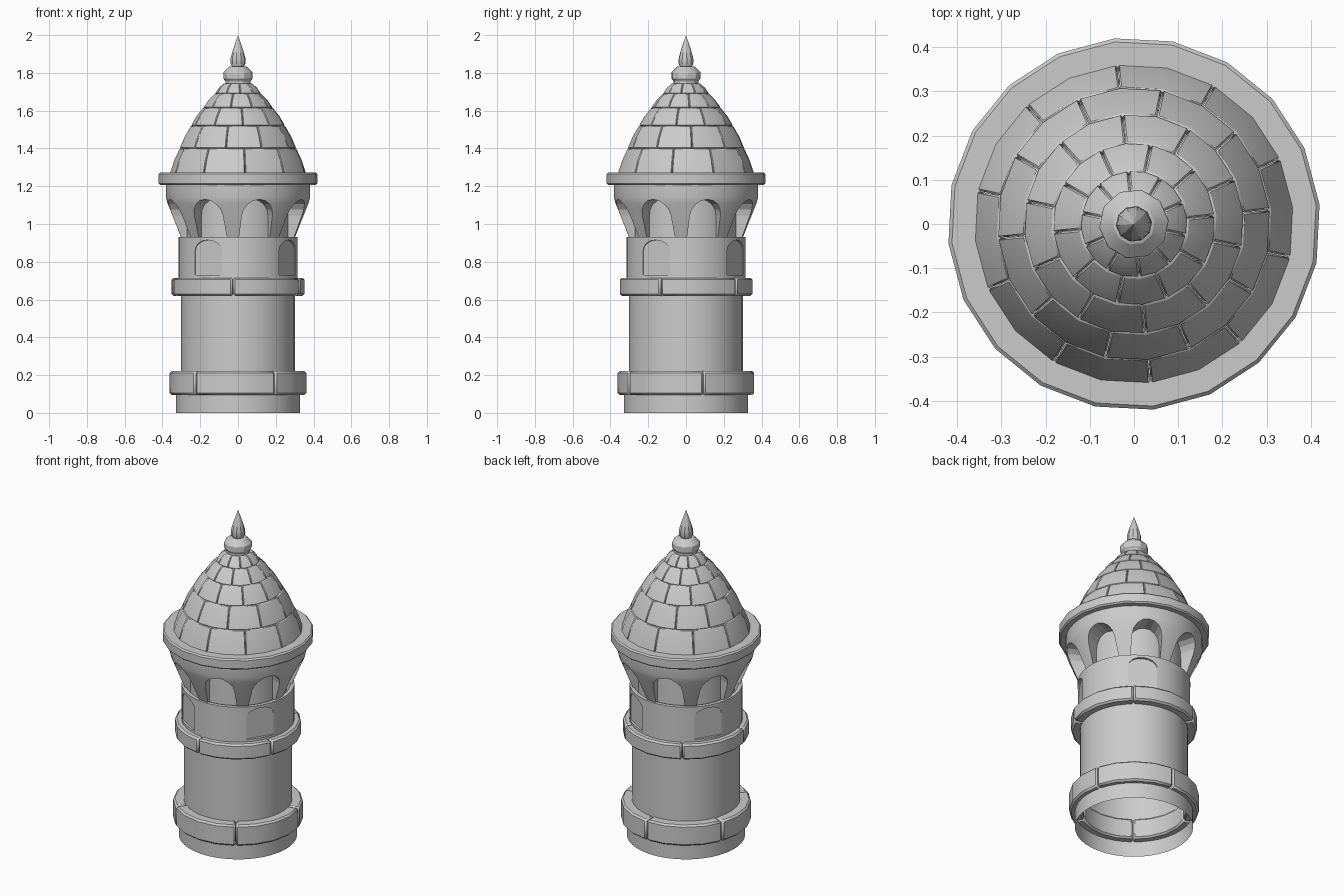
import bpy, bmesh
from math import radians, cos, sin, pi

if "Cube" in bpy.data.objects:
    bpy.data.objects.remove(bpy.data.objects["Cube"])


def finish(name, bm, bevel=0.0):
    bmesh.ops.remove_doubles(bm, verts=bm.verts, dist=1e-5)
    bmesh.ops.recalc_face_normals(bm, faces=bm.faces)
    mesh = bpy.data.meshes.new(name)
    bm.to_mesh(mesh)
    bm.free()
    ob = bpy.data.objects.new(name, mesh)
    bpy.context.collection.objects.link(ob)
    if bevel:
        mod = ob.modifiers.new("bevel", 'BEVEL')
        mod.width = bevel
        mod.segments = 1
        mod.angle_limit = radians(35)
    return ob


def smooth(ob, angle=32):
    bpy.ops.object.select_all(action='DESELECT')
    ob.select_set(True)
    bpy.context.view_layer.objects.active = ob
    bpy.ops.object.shade_smooth_by_angle(angle=radians(angle))


def sweep(bm, profile, start, end, segs, closed=True, caps=False):
    """Turn an (r, z) profile about the z axis between two angles in degrees."""
    rows = []
    for i in range(segs + 1):
        a = radians(start + (end - start) * i / segs)
        rows.append([bm.verts.new((r * cos(a), r * sin(a), z)) for r, z in profile])
    n = len(profile)
    for p, q in zip(rows, rows[1:]):
        for j in range(n if closed else n - 1):
            k = (j + 1) % n
            if profile[j][0] == 0 and profile[k][0] == 0:
                continue
            bm.faces.new((p[j], q[j], q[k], p[k]))
    if caps:
        bm.faces.new(rows[0])
        bm.faces.new(rows[-1])


def lathe(name, profile, sides, offset=6, closed=True, bevel=0.0):
    bm = bmesh.new()
    sweep(bm, profile, offset, offset + 360, sides, closed)
    ob = finish(name, bm, bevel)
    smooth(ob)
    return ob


def stone_ring(name, profile, blocks, segs, offset, gap, bevel):
    bm = bmesh.new()
    step = 360 / blocks
    for i in range(blocks):
        a = offset + i * step
        sweep(bm, profile, a + gap, a + step - gap, segs, True, True)
    ob = finish(name, bm, bevel)
    smooth(ob)
    return ob


def arch_cutters(name, count, offset, half, bottom, spring, rise, near, far):
    """Arched prisms pointing outward, used to cut openings."""
    bm = bmesh.new()
    outline = [(-half, bottom), (half, bottom)]
    outline += [(half * cos(pi * i / 8), spring + rise * sin(pi * i / 8)) for i in range(9)]
    for c in range(count):
        a = radians(offset + c * 360 / count)
        ends = [[bm.verts.new((d * cos(a) - t * sin(a), d * sin(a) + t * cos(a), z))
                 for t, z in outline] for d in (near, far)]
        n = len(outline)
        for j in range(n):
            k = (j + 1) % n
            bm.faces.new((ends[0][j], ends[0][k], ends[1][k], ends[1][j]))
        bm.faces.new(ends[0])
        bm.faces.new(ends[1])
    ob = finish(name, bm)
    ob.hide_render = True
    ob.hide_viewport = True
    return ob


def cut(ob, cutter):
    mod = ob.modifiers.new("cut", 'BOOLEAN')
    mod.operation = 'DIFFERENCE'
    mod.solver = 'EXACT'
    mod.object = cutter


def box(r0, r1, z0, z1):
    return [(r0, z0), (r1, z0), (r1, z1), (r0, z1)]


# Open-bottomed base and shaft
lathe("base", [(0.33, 0), (0.33, 0.1)], 40, closed=False)
lathe("shaft", [(0.302, 0.1), (0.302, 0.73)], 40, closed=False)

# Stone bands, five blocks each
stone_ring("lower_band", box(0.29, 0.362, 0.095, 0.222), 5, 4, 15, 0.2, 0.01)
stone_ring("upper_band", box(0.29, 0.352, 0.62, 0.715), 5, 4, -22.5, 0.2, 0.01)

# Parapet with four shallow arched niches
parapet = lathe("parapet", box(0.292, 0.315, 0.70, 0.93), 40)
cut(parapet, arch_cutters("niche_cutter", 4, -31, 0.083, 0.73, 0.86, 0.055, 0.299, 0.4))

# Flared belfry with eight arches around a solid core
lathe("core", [(0, 0.71), (0.27, 0.71), (0.27, 1.22), (0, 1.22)], 40, closed=False)
belfry = lathe("belfry", [(0.25, 0.84), (0.27, 0.84), (0.302, 0.93), (0.374, 1.11),
                          (0.382, 1.14), (0.382, 1.215), (0.25, 1.215)], 40)
cut(belfry, arch_cutters("arch_cutter", 8, -117.5, 0.085, 0.87, 1.045, 0.085, 0.2, 0.5))

# Eave ring
lathe("eave", box(0.32, 0.422, 1.207, 1.272), 20, bevel=0.008)

# Domed roof: staggered courses of ten stones
courses = [(0.362, 1.268), (0.31, 1.40), (0.25, 1.52), (0.185, 1.615), (0.122, 1.69), (0.075, 1.745)]
for i, ((r0, z0), (r1, z1)) in enumerate(zip(courses, courses[1:])):
    mid = ((r0 + r1) / 2 + 0.004, (z0 + z1) / 2 + 0.002)
    prof = [(r0 - 0.05, z0), (r0, z0), mid, (r1, z1), (r1 - 0.05, z1)]
    stone_ring(f"roof_course_{i + 1}", prof, 10, 2, 24 + 18 * (i % 2), 0.15, 0.004)

# Collar and spike
lathe("collar", [(0, 1.73), (0.068, 1.73), (0.068, 1.758), (0.079, 1.77), (0.079, 1.803),
                 (0.045, 1.835), (0, 1.835)], 10, closed=False, bevel=0.003)
lathe("spike", [(0, 1.82), (0.03, 1.83), (0.041, 1.852), (0.039, 1.88), (0.026, 1.925),
                (0, 2.0)], 10, closed=False)
